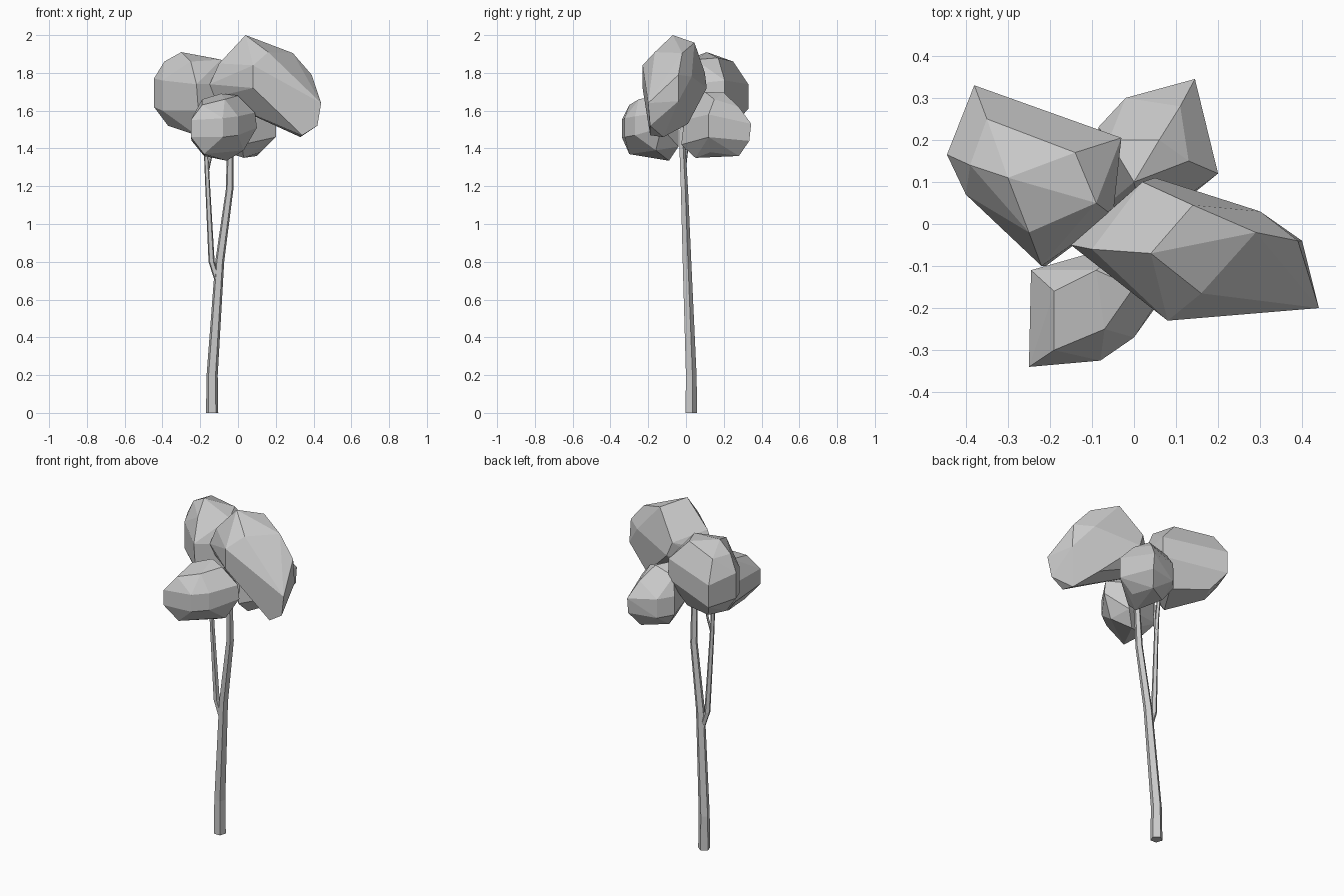
import bpy, bmesh, math
from mathutils import Vector


def finish(name, bm):
    bmesh.ops.recalc_face_normals(bm, faces=bm.faces[:])
    me = bpy.data.meshes.new(name)
    bm.to_mesh(me)
    bm.free()
    ob = bpy.data.objects.new(name, me)
    bpy.context.collection.objects.link(ob)
    return ob


def clump(name, pts):
    """Faceted leaf clump: convex hull of its corner points."""
    bm = bmesh.new()
    vs = [bm.verts.new(p) for p in pts]
    res = bmesh.ops.convex_hull(bm, input=vs)
    loose = [v for v in bm.verts if not v.link_faces]
    bmesh.ops.delete(bm, geom=loose, context='VERTS')
    bmesh.ops.dissolve_limit(bm, angle_limit=math.radians(7),
                             verts=bm.verts[:], edges=bm.edges[:])
    return finish(name, bm)


def limb(name, path, sides=5, spin=0.3):
    """Tapered low-poly tube; path holds (x, y, z, radius)."""
    bm = bmesh.new()
    rings = []
    for x, y, z, r in path:
        rings.append([bm.verts.new((x + r * math.cos(spin + math.tau * i / sides),
                                    y + r * math.sin(spin + math.tau * i / sides), z))
                      for i in range(sides)])
    for a, b in zip(rings, rings[1:]):
        for i in range(sides):
            j = (i + 1) % sides
            bm.faces.new((a[i], a[j], b[j], b[i]))
    bm.faces.new(rings[0][::-1])
    bm.faces.new(rings[-1])
    return finish(name, bm)


# Trunk with its fork and a small twig
limb("trunk", [(-.137, .025, 0, .034), (-.137, .025, .2, .031), (-.097, .003, .8, .025),
               (-.045, -.01, 1.18, .021), (-.041, -.02, 1.4, .018), (-.02, -.02, 1.6, .014)])
limb("branch", [(-.107, .004, .70, .018), (-.14, .0, .80, .017),
                (-.163, -.01, 1.25, .013), (-.17, -.01, 1.4, .012), (-.18, 0, 1.58, .01)])
limb("twig", [(-.163, -.01, 1.27, .008), (-.145, .0, 1.35, .007), (-.12, .02, 1.52, .006)], 4)

# Large upper right clump
clump("foliage_right", [
    (.04, -.07, 2.0), (.14, .045, 1.96), (.29, -.02, 1.905), (.16, -.165, 1.91),
    (-.10, -.06, 1.85), (-.15, -.05, 1.74), (-.13, -.03, 1.67),
    (.02, .10, 1.80), (.05, .11, 1.72), (.30, .03, 1.78),
    (.39, -.04, 1.79), (.40, -.04, 1.65), (.44, -.20, 1.64), (.42, -.19, 1.52),
    (.34, -.19, 1.47), (.33, -.12, 1.46), (.08, -.23, 1.84), (.08, -.23, 1.72),
    (.25, .01, 1.53), (.0, .04, 1.63)])

# Upper left clump
clump("foliage_left", [
    (-.30, .11, 1.91), (-.35, .25, 1.86), (-.14, .17, 1.88), (-.09, .05, 1.87),
    (-.25, -.02, 1.86), (-.39, .14, 1.86), (-.445, .165, 1.77), (-.445, .165, 1.62),
    (-.38, .33, 1.74), (-.38, .33, 1.61), (-.40, .07, 1.76), (-.40, .07, 1.60),
    (-.22, -.10, 1.74), (-.21, -.10, 1.60), (-.03, .205, 1.76), (-.03, .205, 1.64),
    (-.05, .02, 1.74), (-.05, .02, 1.60), (-.37, .15, 1.52), (-.32, .25, 1.52),
    (-.12, .16, 1.49), (-.22, -.01, 1.47)])

# Lower front clump
clump("foliage_front", [
    (-.19, -.16, 1.66), (-.09, -.11, 1.69), (.0, -.15, 1.68), (-.07, -.25, 1.66),
    (-.19, -.30, 1.63), (-.245, -.11, 1.55), (-.245, -.11, 1.44),
    (-.25, -.34, 1.55), (-.25, -.34, 1.46), (-.08, -.325, 1.56), (-.08, -.325, 1.46),
    (.0, -.27, 1.57), (.0, -.27, 1.47), (.09, -.13, 1.59), (.10, -.13, 1.51),
    (.0, -.04, 1.57), (.0, -.04, 1.41), (-.18, -.30, 1.37), (-.06, -.09, 1.335),
    (-.18, -.14, 1.36), (.03, -.16, 1.39)])

# Lower back clump
clump("foliage_back", [
    (-.06, .20, 1.66), (.0, .10, 1.70), (.06, .20, 1.695), (.13, .15, 1.66),
    (.11, .28, 1.62), (-.02, .30, 1.55), (-.02, .30, 1.44), (.145, .345, 1.53),
    (.145, .335, 1.44), (.20, .12, 1.58), (.20, .12, 1.46), (-.085, .23, 1.56),
    (-.085, .23, 1.45), (.02, -.01, 1.55), (.02, -.025, 1.42), (.03, .05, 1.35),
    (.10, .28, 1.36), (.12, .13, 1.38), (-.03, .20, 1.37), (-.06, .05, 1.50)])
